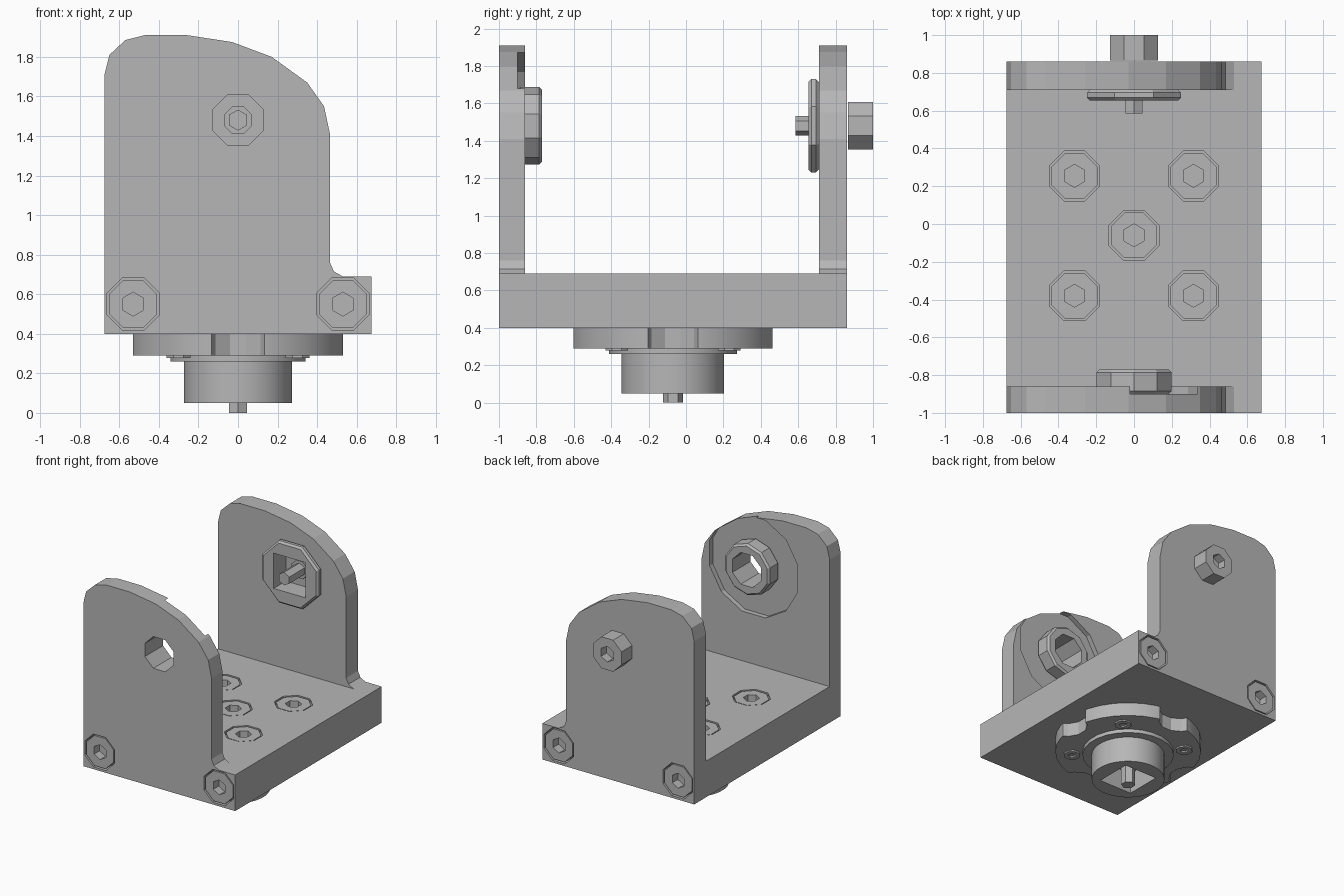
import bpy, bmesh
from math import pi, cos, sin, radians
from mathutils import Matrix, Vector

cube = bpy.data.objects.get("Cube")
if cube:
    bpy.data.objects.remove(cube, do_unlink=True)

metal = bpy.data.materials.new("grey metal")
metal.use_nodes = True
GREY = (0.47, 0.47, 0.47, 1)
metal.diffuse_color = GREY
metal.node_tree.nodes["Principled BSDF"].inputs["Base Color"].default_value = GREY


def prism(name, outline, axis, start, end, centre=(0, 0)):
    """Extrude a 2D outline: axis Z uses (x, y), axis Y uses (x, z)."""
    def place(p, d):
        u, v = p[0] + centre[0], p[1] + centre[1]
        return (u, v, d) if axis == "Z" else (u, d, v)
    bm = bmesh.new()
    low = [bm.verts.new(place(p, start)) for p in outline]
    high = [bm.verts.new(place(p, end)) for p in outline]
    bm.faces.new(low)
    bm.faces.new(high)
    n = len(outline)
    for i in range(n):
        j = (i + 1) % n
        bm.faces.new((low[i], low[j], high[j], high[i]))
    bmesh.ops.recalc_face_normals(bm, faces=bm.faces)
    mesh = bpy.data.meshes.new(name)
    bm.to_mesh(mesh)
    bm.free()
    mesh.materials.append(metal)
    ob = bpy.data.objects.new(name, mesh)
    bpy.context.collection.objects.link(ob)
    return ob


def disc(name, axis, centre, r, start, end, sides=8):
    ring = [(r * cos((i + 0.5) * 2 * pi / sides), r * sin((i + 0.5) * 2 * pi / sides))
            for i in range(sides)]
    return prism(name, ring, axis, start, end, centre)


def activate(ob):
    bpy.ops.object.select_all(action="DESELECT")
    ob.select_set(True)
    bpy.context.view_layer.objects.active = ob


def combine(ob, tool, operation="DIFFERENCE"):
    """Apply a boolean and drop the tool object."""
    activate(ob)
    mod = ob.modifiers.new("combine", "BOOLEAN")
    mod.operation = operation
    mod.solver = "EXACT"
    mod.object = tool
    bpy.ops.object.modifier_apply(modifier=mod.name)
    bpy.data.objects.remove(tool, do_unlink=True)


def bevel(ob, width):
    activate(ob)
    mod = ob.modifiers.new("chamfer", "BEVEL")
    mod.width = width
    mod.segments = 1
    mod.limit_method = "ANGLE"
    mod.angle_limit = radians(60)
    bpy.ops.object.modifier_apply(modifier=mod.name)


def smooth(ob):
    activate(ob)
    bpy.ops.object.shade_smooth_by_angle(angle=radians(25))


AXLE = (0, 1.48)
MOUNT = (0, -0.07)

# Bracket: base slab with two upright cheeks
cheek = [(-0.675, 0.4), (0.675, 0.4), (0.675, 0.69), (0.53, 0.69), (0.485, 0.715),
         (0.465, 0.76), (0.465, 1.41), (0.435, 1.55), (0.35, 1.67), (0.17, 1.80),
         (-0.03, 1.875), (-0.26, 1.91), (-0.47, 1.91), (-0.57, 1.885),
         (-0.65, 1.81), (-0.675, 1.71)]
slab = [(-0.675, 0.4), (0.675, 0.4), (0.675, 0.69), (-0.675, 0.69)]
bracket = prism("bracket", slab, "Y", -1, 0.86)
combine(bracket, prism("cheek", cheek, "Y", -1, -0.86), "UNION")
combine(bracket, prism("cheek", cheek, "Y", 0.71, 0.86), "UNION")

# Front bearing: shallow round recess and a through hole
combine(bracket, disc("recess", "Y", AXLE, 0.405, -0.9, -0.8, 12))
combine(bracket, disc("bore", "Y", AXLE, 0.138, -1.1, -0.7))
bearing = disc("front_bearing", "Y", AXLE, 0.208, -0.9, -0.77, 10)
bevel(bearing, 0.015)
combine(bearing, disc("bore", "Y", AXLE, 0.138, -1.1, -0.7))

# Rear hub: ring with a square pocket that runs into the cheek
hub = disc("rear_hub", "Y", AXLE, 0.27, 0.655, 0.71)
bevel(hub, 0.015)
for part in (hub, bracket):
    combine(part, disc("pocket", "Y", AXLE, 0.2, 0.6, 0.81, 4))
disc("axle_pin", "Y", AXLE, 0.053, 0.585, 0.81, 6)
disc("axle_pin_collar", "Y", AXLE, 0.075, 0.78, 0.81)


def socket_bolt(name, axis, centre, r, inner, outer, depth=0.07):
    """Octagonal head with a hexagonal socket in its outer end."""
    head = disc(name, axis, centre, r, inner, outer)
    way = 1 if outer > inner else -1
    combine(head, disc("socket", axis, centre, r * 0.46,
                       outer - way * depth, outer + way * 0.05, 6))
    return head


# Rear axle bolt
bevel_bolt = socket_bolt("rear_axle_bolt", "Y", AXLE, 0.137, 0.86, 0.995)
bevel_bolt.location.y = 0.005

# Countersunk bolts through the base and both ends
flush = [("top_bolt", "Z", (x, y), 0.69, 1) for x in (-0.315, 0.315) for y in (0.255, -0.38)]
flush.append(("centre_bolt", "Z", (0, -0.06), 0.69, 1))
for x in (-0.53, 0.53):
    flush.append(("front_bolt", "Y", (x, 0.55), -1, -1))
    flush.append(("back_bolt", "Y", (x, 0.55), 0.86, 1))
for name, axis, centre, face, way in flush:
    combine(bracket, disc("counterbore", axis, centre, 0.143, face - way * 0.1, face + way * 0.05))
    socket_bolt(name, axis, centre, 0.131, face - way * 0.1, face - way * 0.004)

# Scalloped mounting flange under the base
flange = disc("mount_flange", "Z", MOUNT, 0.55, 0.29, 0.4, 32)
for i in range(4):
    a = i * pi / 2
    spot = (0.61 * cos(a), MOUNT[1] + 0.61 * sin(a))
    combine(flange, disc("scallop", "Z", spot, 0.16, 0.2, 0.5, 12))
smooth(flange)
for i in range(4):
    a = pi / 4 + i * pi / 2
    spot = (0.425 * cos(a), MOUNT[1] + 0.425 * sin(a))
    socket_bolt("flange_screw", "Z", spot, 0.065, 0.3, 0.278, 0.012)

# Motor collar with a square pocket and central pin
step = disc("collar_step", "Z", MOUNT, 0.345, 0.26, 0.29, 24)
collar = disc("collar", "Z", MOUNT, 0.275, 0.05, 0.26, 32)
combine(collar, disc("pocket", "Z", MOUNT, 0.21, 0, 0.22, 4))
smooth(step)
smooth(collar)
disc("drive_pin", "Z", MOUNT, 0.053, 0, 0.24, 6)
